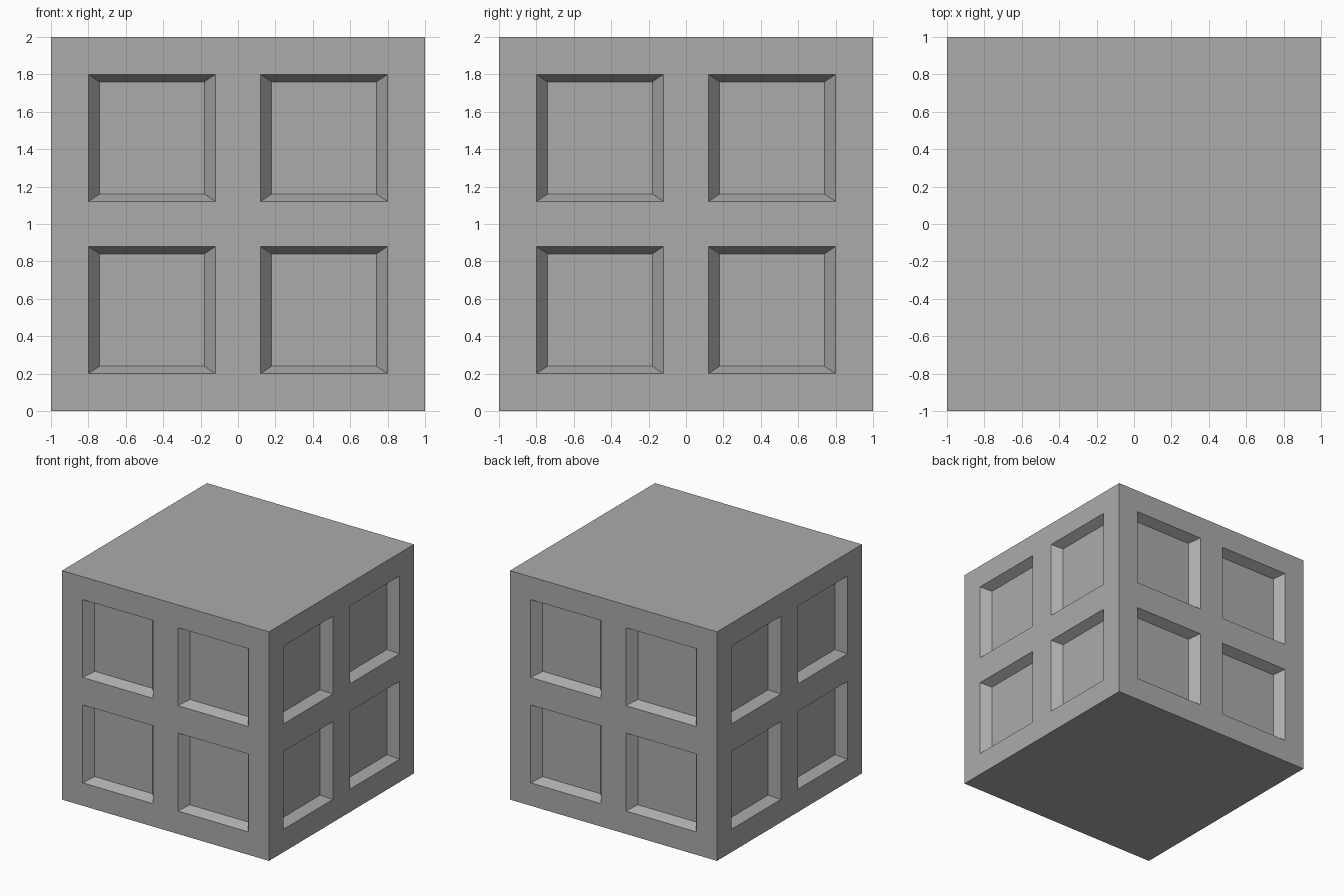
import bpy
import bmesh
from mathutils import Vector

default = bpy.data.objects.get("Cube")
if default:
    bpy.data.objects.remove(default, do_unlink=True)

PANEL_EDGES = (0.12, 0.8)          # distance of panel rims from the side's centre
BEVEL_SIDE, BEVEL_END = 0.06, 0.04  # rim width at the sides, and at top and bottom
DEPTH = 0.08
GREY = (0.41, 0.41, 0.41, 1)

grey = bpy.data.materials.new("mid grey")
grey.use_nodes = True
grey.diffuse_color = GREY
grey.node_tree.nodes["Principled BSDF"].inputs["Base Color"].default_value = GREY

# Solid block, cut along the rims of the panels
bm = bmesh.new()
bmesh.ops.create_cube(bm, size=2)
for axis in range(3):
    for edge in PANEL_EDGES:
        for sign in (-1, 1):
            normal = Vector()
            normal[axis] = 1
            bmesh.ops.bisect_plane(bm, geom=bm.verts[:] + bm.edges[:] + bm.faces[:],
                                   plane_co=normal * edge * sign, plane_no=normal)
bm.normal_update()

# Plain top and bottom
for sign in (-1, 1):
    caps = [f for f in bm.faces if f.normal.z * sign > 0.9]
    bmesh.ops.dissolve_faces(bm, faces=caps, use_verts=False)

# Four sunken panels with sloping rims on each side
panel_area = (PANEL_EDGES[1] - PANEL_EDGES[0]) ** 2
panels = [f for f in bm.faces
          if abs(f.normal.z) < 0.1 and abs(f.calc_area() - panel_area) < 0.01]
bmesh.ops.inset_individual(bm, faces=panels, thickness=BEVEL_SIDE, depth=-DEPTH,
                           use_even_offset=True)
for panel in panels:
    middle = panel.calc_center_median().z
    for vert in panel.verts:
        vert.co.z += (BEVEL_SIDE - BEVEL_END) * (1 if vert.co.z > middle else -1)

bmesh.ops.translate(bm, verts=bm.verts[:], vec=(0, 0, 1))
bm.normal_update()

mesh = bpy.data.meshes.new("panelled_block")
bm.to_mesh(mesh)
bm.free()
mesh.materials.append(grey)
block = bpy.data.objects.new("panelled_block", mesh)
bpy.context.collection.objects.link(block)
